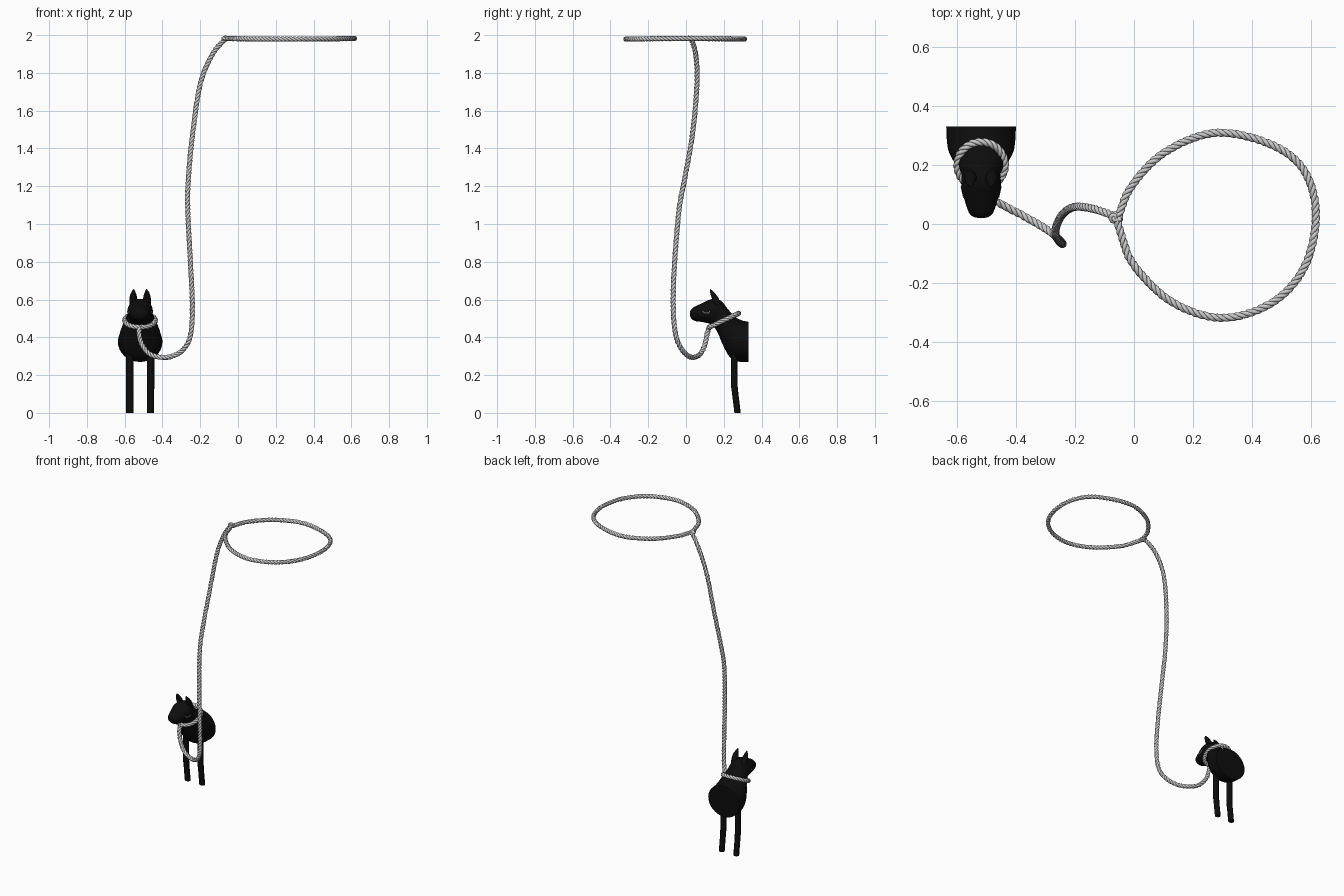
import bpy, bmesh
from math import sin, cos, pi, tau
from mathutils import Vector

if "Cube" in bpy.data.objects:
    bpy.data.objects.remove(bpy.data.objects["Cube"])

CX = -0.518  # centre line of the animal


def spline(pts, n):
    """Catmull-Rom through points of any dimension, n steps per span."""
    p = [Vector(q) for q in pts]
    p = [2 * p[0] - p[1]] + p + [2 * p[-1] - p[-2]]
    out = []
    for i in range(1, len(p) - 2):
        a, b, c, d = p[i - 1:i + 3]
        for k in range(n):
            t = k / n
            out.append(0.5 * (2 * b + (c - a) * t + (2 * a - 5 * b + 4 * c - d) * t * t
                              + (3 * b - a - 3 * c + d) * t ** 3))
    return out + [p[-2]]


def resample(pts, step):
    out, carry = [pts[0]], 0.0
    for a, b in zip(pts, pts[1:]):
        L = (b - a).length
        s = step - carry
        while s <= L:
            out.append(a.lerp(b, s / L))
            s += step
        carry = L - (s - step)
    return out


def frames(pts):
    """Parallel-transported normals along a path."""
    res, n = [], None
    for i, p in enumerate(pts):
        t = (pts[min(i + 1, len(pts) - 1)] - pts[max(i - 1, 0)]).normalized()
        n = t.orthogonal() if n is None else n - t * n.dot(t)
        n.normalize()
        res.append((p, n.copy(), t.cross(n)))
    return res


def skin(bm, rings):
    vs = [[bm.verts.new(q) for q in r] for r in rings]
    m = len(vs[0])
    for a, b in zip(vs, vs[1:]):
        for j in range(m):
            bm.faces.new((a[j], a[(j + 1) % m], b[(j + 1) % m], b[j]))
    bm.faces.new(vs[0])
    bm.faces.new(vs[-1])


def tube(bm, pts, r, sides):
    skin(bm, [[p + r * (u * cos(tau * j / sides) + v * sin(tau * j / sides))
               for j in range(sides)] for p, u, v in frames(pts)])


def finish(name, bm, mat=None):
    bmesh.ops.recalc_face_normals(bm, faces=bm.faces)
    me = bpy.data.meshes.new(name)
    bm.to_mesh(me)
    bm.free()
    ob = bpy.data.objects.new(name, me)
    bpy.context.collection.objects.link(ob)
    if mat:
        me.materials.append(mat)
    bpy.context.view_layer.objects.active = ob
    bpy.ops.object.select_all(action='DESELECT')
    ob.select_set(True)
    bpy.ops.object.shade_smooth_by_angle(angle=1.0)
    return ob


def rope(name, pts):
    """Three strands twisted around a path."""
    fr = frames(resample(spline(pts, 16), 0.006))
    bm = bmesh.new()
    for s in range(3):
        strand = []
        for i, (p, u, v) in enumerate(fr):
            a = tau * (s / 3 + i * 0.006 / 0.065)
            strand.append(p + 0.0068 * (u * cos(a) + v * sin(a)))
        tube(bm, strand, 0.0074, 7)
    return finish(name, bm)


black = bpy.data.materials.new("black")
black.diffuse_color = (0.004, 0.004, 0.004, 1)
black.use_nodes = True
black.node_tree.nodes["Principled BSDF"].inputs["Base Color"].default_value = black.diffuse_color

# Lasso loop at the top
loop = [(-.055, .02), (-.01, .125), (.1, .24), (.27, .308), (.45, .275), (.57, .19), (.616, .04),
        (.58, -.14), (.47, -.265), (.3, -.318), (.13, -.265), (0, -.14), (-.045, -.03), (-.058, .02)]
rope("lasso_loop", [(x, y, 1.979 + 0.025 * (x - .27) ** 2) for x, y in loop])

# Knot wrapped around the rope
rope("lasso_knot", [(-.065 + .009 * cos(a), .022 + .009 * sin(a), 1.983)
                    for a in (k * tau / 8 for k in range(9))])

# Long rope down to the neck
rope("lead_rope", [(-.045, .01, 1.983), (-.075, .03, 1.972), (-.14, .052, 1.89), (-.2, .058, 1.74),
                   (-.24, .035, 1.48), (-.262, -.005, 1.25), (-.266, -.036, 1.08), (-.252, -.06, .8),
                   (-.242, -.068, .58), (-.25, -.056, .42), (-.29, -.022, .335), (-.37, .025, .295),
                   (-.46, .072, .308), (-.508, .1, .36), (-.524, .112, .42), (-.52, .125, .455)])

# Collar ring around the neck
rope("neck_ring", [(CX + .081 * sin(a), .2 - .078 * cos(a), .49 - .037 * cos(a))
                   for a in (k * tau / 12 for k in range(13))])

# Head, neck and chest: (top y, top z, bottom y, bottom z, half width)
sections = [(.33, .482, .33, .27, .118), (.295, .49, .275, .272, .116), (.262, .507, .232, .295, .11),
            (.235, .534, .195, .36, .094), (.212, .562, .17, .42, .075), (.192, .588, .148, .455, .066),
            (.165, .602, .125, .472, .067), (.13, .601, .1, .478, .066), (.095, .585, .075, .483, .057),
            (.062, .57, .05, .486, .048), (.038, .558, .032, .496, .039), (.024, .543, .023, .51, .024),
            (.02, .531, .02, .525, .006)]
bm = bmesh.new()
rings = []
for ty, tz, by, bz, w in spline(sections, 4):
    top, bot = Vector((CX, ty, tz)), Vector((CX, by, bz))
    mid, half = (top + bot) / 2, (top - bot) / 2
    rings.append([mid + half * cos(tau * j / 32) + Vector((w * sin(tau * j / 32), 0, 0))
                  for j in range(32)])
skin(bm, rings)
finish("head_and_chest", bm, black)

for side, label in ((-1, "left"), (1, "right")):
    # Pointed ears
    bm = bmesh.new()
    ear = spline([(.035, .166, .575, .022, .02), (.036, .153, .61, .02, .018), (.036, .14, .635, .013, .012),
                  (.034, .128, .655, .002, .002)], 4)
    skin(bm, [[(CX + side * x + w * cos(tau * j / 14), y + d * sin(tau * j / 14), z)
               for j in range(14)] for x, y, z, w, d in ear])
    finish(label + "_ear", bm, black)

    # Front legs
    bm = bmesh.new()
    lx = CX + side * .055
    leg = [(.255, .34, .02), (.255, .15, .02), (.262, .09, .019), (.273, 0, .019)]
    skin(bm, [[(lx + r * cos(tau * j / 18), y + r * .9 * sin(tau * j / 18), z)
               for j in range(18)] for y, z, r in leg])
    finish(label + "_front_leg", bm, black)

    # Closed eyelids
    bm = bmesh.new()
    lid = [Vector((CX + side * .0625, .108 + .018 * cos(a), .54 - .012 * sin(a)))
           for a in (pi * k / 12 for k in range(13))]
    for p in lid:
        p.x += side * (p.y - .108) * .22
    tube(bm, lid, 0.003, 6)
    finish(label + "_eyelid", bm)
